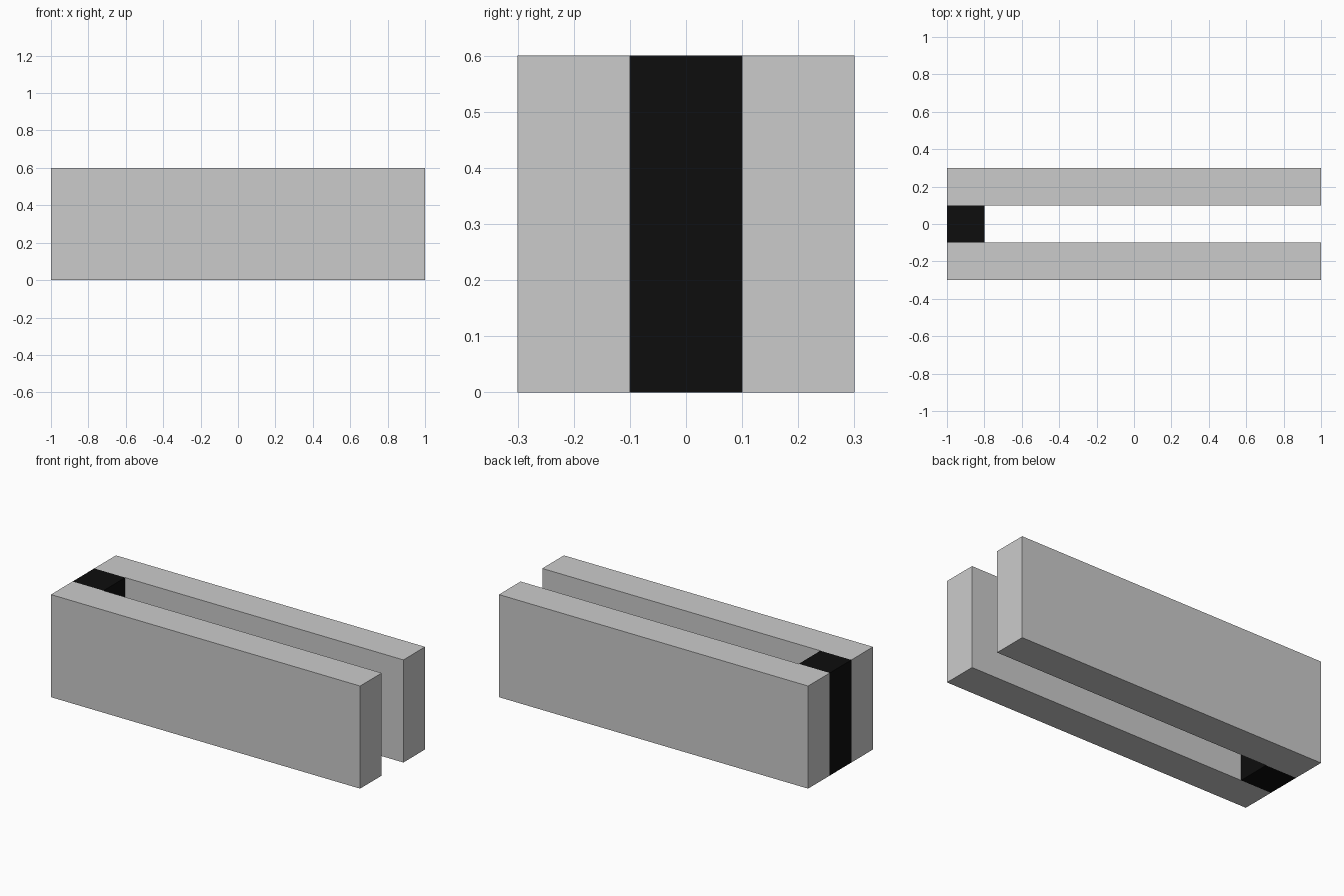
import bpy

if "Cube" in bpy.data.objects:
    bpy.data.objects.remove(bpy.data.objects["Cube"])


def box(name, lo, hi):
    size = [b - a for a, b in zip(lo, hi)]
    centre = [(a + b) / 2 for a, b in zip(lo, hi)]
    bpy.ops.mesh.primitive_cube_add(size=1, location=centre)
    obj = bpy.context.object
    obj.name = name
    obj.scale = size
    bpy.ops.object.transform_apply(location=False, rotation=False, scale=True)
    return obj


# Two long parallel prongs
for side, y in (("front", -0.3), ("back", 0.1)):
    box(side + "_prong", (-1, y, 0), (1, y + 0.2, 0.6))

# Black block joining the prongs at the left end
block = box("end_block", (-1, -0.1, 0), (-0.8, 0.1, 0.6))
black = bpy.data.materials.new("black")
black.diffuse_color = (0.004, 0.004, 0.004, 1)
black.use_nodes = True
black.node_tree.nodes["Principled BSDF"].inputs["Base Color"].default_value = black.diffuse_color
block.data.materials.append(black)
